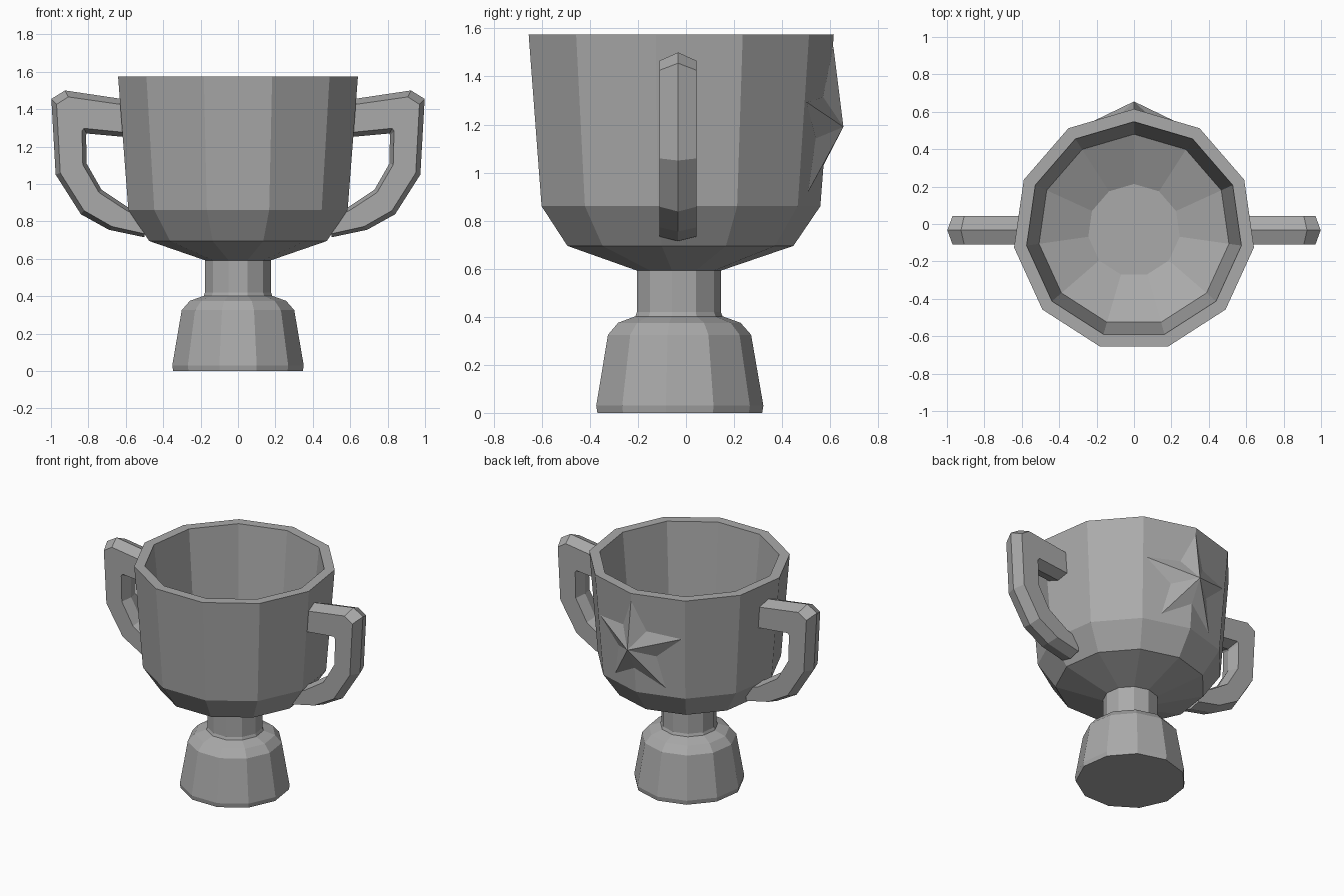
import bpy, bmesh, math
from mathutils import Vector

if "Cube" in bpy.data.objects:
    bpy.data.objects.remove(bpy.data.objects["Cube"], do_unlink=True)

SIDES = 11
AXIS_Y = -0.033          # the cup's axis sits slightly forward of the origin
STEP = 2 * math.pi / SIDES

metal = bpy.data.materials.new("grey_metal")
metal.use_nodes = True
GREY = (0.4, 0.4, 0.4, 1)
metal.diffuse_color = GREY
metal.node_tree.nodes["Principled BSDF"].inputs["Base Color"].default_value = GREY


def finish(bm, name):
    bmesh.ops.recalc_face_normals(bm, faces=bm.faces)
    mesh = bpy.data.meshes.new(name)
    bm.to_mesh(mesh)
    bm.free()
    mesh.materials.append(metal)
    obj = bpy.data.objects.new(name, mesh)
    bpy.context.collection.objects.link(obj)
    return obj


def skin(bm, rings):
    """Bridge equal closed rings of points and cap both ends."""
    loops = [[bm.verts.new(p) for p in ring] for ring in rings]
    for a, b in zip(loops, loops[1:]):
        for i in range(len(a)):
            j = (i + 1) % len(a)
            bm.faces.new((a[i], a[j], b[j], b[i]))
    bm.faces.new(loops[0])
    bm.faces.new(loops[-1])


def lathe(name, profile):
    """Eleven-sided solid with one corner pointing to the back."""
    bm = bmesh.new()
    skin(bm, [[(r * math.sin(i * STEP), AXIS_Y + r * math.cos(i * STEP), z)
               for i in range(SIDES)] for r, z in profile])
    return finish(bm, name)


# Foot and neck
lathe("base", [(0.35, 0), (0.355, 0.03), (0.304, 0.325), (0.26, 0.375),
               (0.185, 0.402), (0.178, 0.42), (0.178, 0.6)])

# Hollow bowl: outside, rim, then inside down to the floor
lathe("bowl", [(0.178, 0.592), (0.48, 0.695), (0.592, 0.86), (0.648, 1.575),
               (0.58, 1.575), (0.513, 0.88), (0.247, 0.76)])

# Handles: six-sided bar, given by its outer and inner ridge
OUTER = [(0.59, 1.45), (0.925, 1.5), (0.998, 1.455), (0.975, 1.05),
         (0.84, 0.838), (0.69, 0.755), (0.5, 0.715)]
INNER = [(0.59, 1.25), (0.81, 1.27), (0.812, 1.26), (0.81, 1.11),
         (0.73, 0.97), (0.58, 0.87), (0.5, 0.84)]
HALF = 0.077


def handle(name, side):
    rings = []
    for o, i in zip(OUTER, INNER):
        out = Vector((side * o[0], AXIS_Y, o[1]))
        inn = Vector((side * i[0], AXIS_Y, i[1]))
        a, b = out.lerp(inn, 0.15), out.lerp(inn, 0.88)
        w = Vector((0, HALF, 0))
        rings.append([out, a + w, b + w, inn, b - w, a - w])
    bm = bmesh.new()
    skin(bm, rings)
    finish(bm, name)


handle("left_handle", 1)
handle("right_handle", -1)

# Five-pointed star whose rim lies on the two back facets of the bowl
STAR_Z = 1.19


def on_bowl(x, z):
    r = 0.592 + (z - 0.86) * (0.648 - 0.592) / (1.575 - 0.86)
    return (x, AXIS_Y + r - abs(x) * math.tan(STEP / 2) + 0.002, z)


bm = bmesh.new()
apex = bm.verts.new((0, 0.655, STAR_Z))
rim = []
for k in range(10):
    r = 0.155 if k % 2 else 0.335
    a = k * math.pi / 5
    rim.append(bm.verts.new(on_bowl(r * math.sin(a), STAR_Z + r * math.cos(a))))
for k in range(10):
    bm.faces.new((apex, rim[k], rim[(k + 1) % 10]))
bm.faces.new(rim[::-1])
finish(bm, "back_star")
